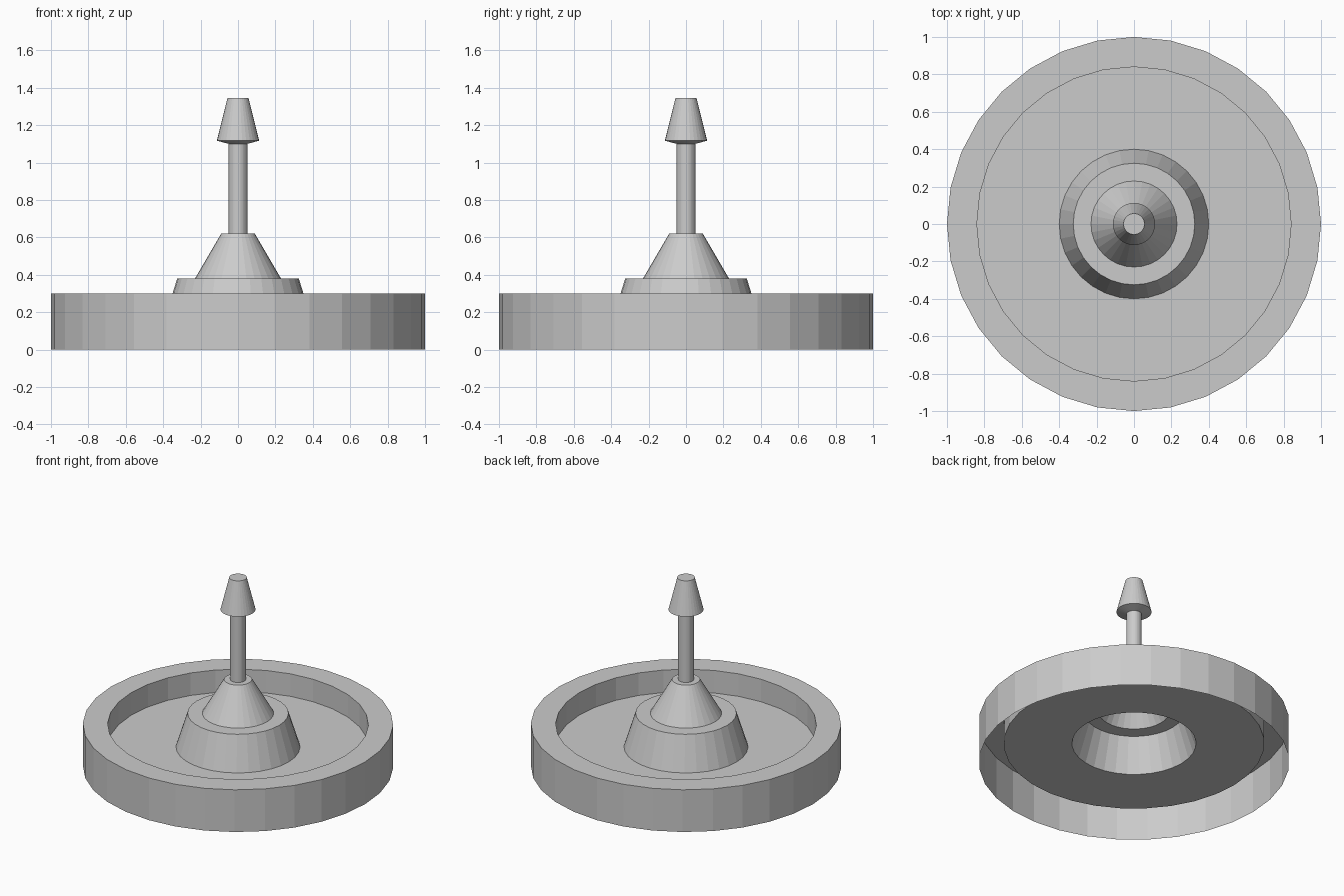
import bpy
import bmesh
from math import cos, sin, tau

cube = bpy.data.objects.get("Cube")
if cube:
    bpy.data.objects.remove(cube, do_unlink=True)

SIDES = 32

grey = bpy.data.materials.new("plain grey")
grey.use_nodes = True
colour = (0.6, 0.6, 0.6, 1)
grey.diffuse_color = colour
grey.node_tree.nodes["Principled BSDF"].inputs["Base Color"].default_value = colour


def lathe(name, profile, cap=False):
    """Open shell turned round z from (radius, height) points, listed from the outside inwards."""
    bm = bmesh.new()
    rings = [[bm.verts.new((r * cos(tau * i / SIDES), r * sin(tau * i / SIDES), z))
              for i in range(SIDES)] for r, z in profile]
    for low, high in zip(rings, rings[1:]):
        for i in range(SIDES):
            j = (i + 1) % SIDES
            bm.faces.new((low[i], low[j], high[j], high[i]))
    if cap:
        bm.faces.new(rings[-1])
    mesh = bpy.data.meshes.new(name)
    bm.to_mesh(mesh)
    bm.free()
    mesh.materials.append(grey)
    obj = bpy.data.objects.new(name, mesh)
    bpy.context.collection.objects.link(obj)
    return obj


# Thin-walled pan: outer wall, flat rim, inner wall and sunken floor
lathe("pan", [(1, 0), (1, 0.3), (0.84, 0.3), (0.84, 0.14), (0.4, 0.14)])

# Hollow raised hub with a flat step
lathe("hub", [(0.4, 0.14), (0.325, 0.38), (0.23, 0.38)])

# Cone and its small shoulder, open underneath
lathe("cone", [(0.23, 0.38), (0.09, 0.62), (0.05, 0.62)])

# Slim stem
lathe("stem", [(0.05, 0.62), (0.05, 1.1)])

# Tapered head with a shallow flared underside
lathe("head", [(0.05, 1.1), (0.113, 1.117), (0.056, 1.345)], cap=True)
